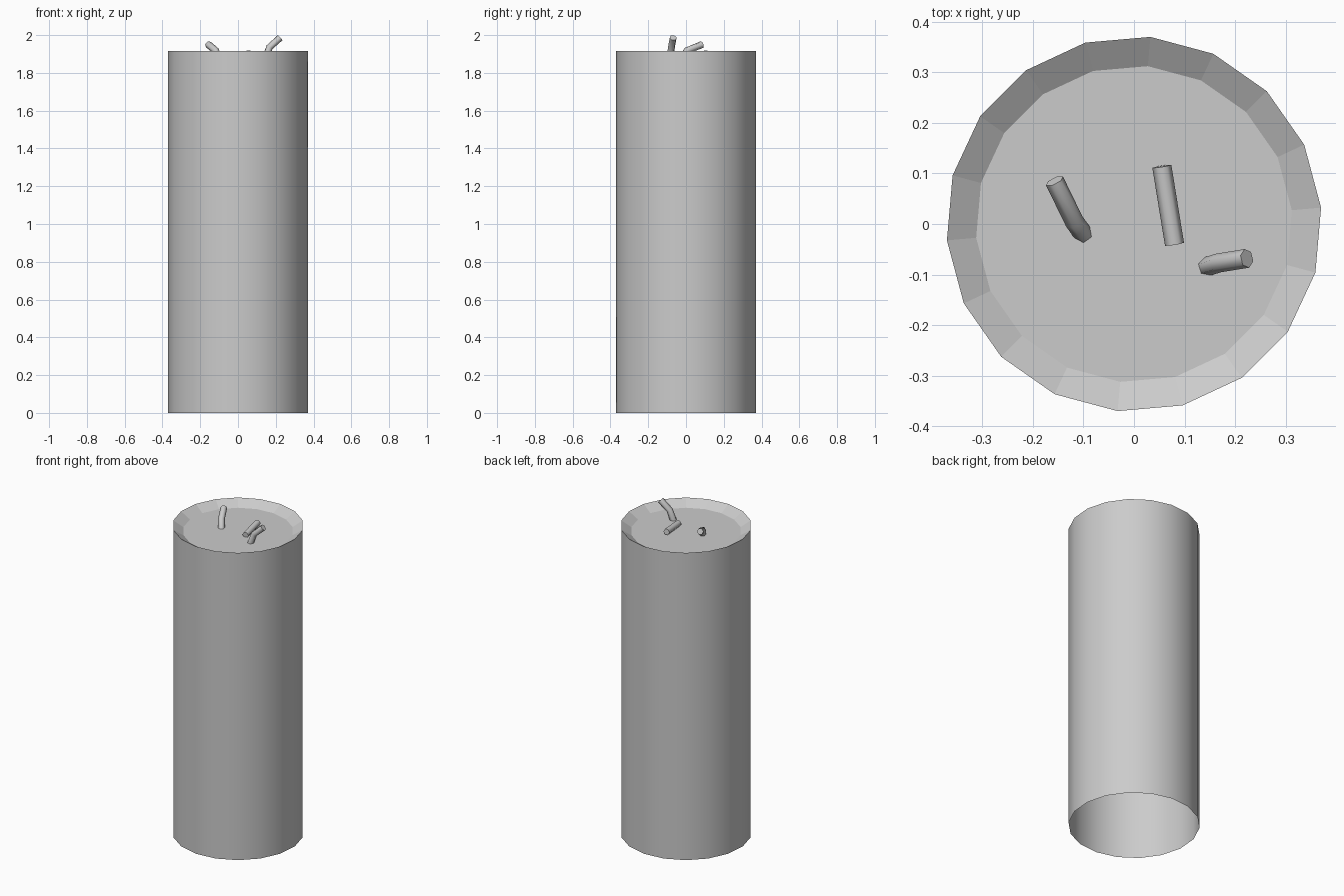
import bpy, bmesh
from math import radians, cos, sin

cube = bpy.data.objects.get("Cube")
if cube:
    bpy.data.objects.remove(cube, do_unlink=True)

# Single plain grey
grey = bpy.data.materials.new("plain_grey")
grey.use_nodes = True
colour = (0.6, 0.6, 0.6, 1)
grey.diffuse_color = colour
grey.node_tree.nodes["Principled BSDF"].inputs["Base Color"].default_value = colour

SIDES = 18
RADIUS, TOP = 0.371, 1.915
FLOOR_RADIUS, FLOOR = 0.313, 1.878


def ring(bm, radius, z):
    angles = [radians(5 + 360 * i / SIDES) for i in range(SIDES)]
    return [bm.verts.new((radius * cos(a), radius * sin(a), z)) for a in angles]


# Tall column: open underneath, with a shallow faceted dish on top
bm = bmesh.new()
foot, rim, floor = ring(bm, RADIUS, 0), ring(bm, RADIUS, TOP), ring(bm, FLOOR_RADIUS, FLOOR)
for i in range(SIDES):
    j = (i + 1) % SIDES
    wall = bm.faces.new((foot[i], foot[j], rim[j], rim[i]))
    wall.smooth = True
    bm.faces.new((rim[i], rim[j], floor[j], floor[i]))
bm.faces.new(floor)
mesh = bpy.data.meshes.new("column")
bm.to_mesh(mesh)
bm.free()
mesh.materials.append(grey)
bpy.context.collection.objects.link(bpy.data.objects.new("column", mesh))


# Short six-sided wicks swept along a bent path
def wick(name, points):
    curve = bpy.data.curves.new(name, "CURVE")
    curve.dimensions = "3D"
    curve.bevel_depth = 0.019
    curve.bevel_resolution = 1
    curve.use_fill_caps = True
    spline = curve.splines.new("POLY")
    spline.points.add(len(points) - 1)
    for p, co in zip(spline.points, points):
        p.co = (*co, 1)
    curve.materials.append(grey)
    obj = bpy.data.objects.new(name, curve)
    bpy.context.collection.objects.link(obj)
    bpy.ops.object.select_all(action="DESELECT")
    obj.select_set(True)
    bpy.context.view_layer.objects.active = obj
    bpy.ops.object.convert(target="MESH")
    bpy.ops.object.shade_smooth_by_angle(angle=radians(65))


wick("right_wick", [(-0.1, -0.02, 1.87), (-0.118, 0.005, 1.918), (-0.157, 0.085, 1.95)])
wick("middle_wick", [(0.08, -0.04, 1.89), (0.055, 0.114, 1.902)])
wick("left_wick", [(0.144, -0.084, 1.87), (0.167, -0.077, 1.936), (0.223, -0.068, 1.986)])
